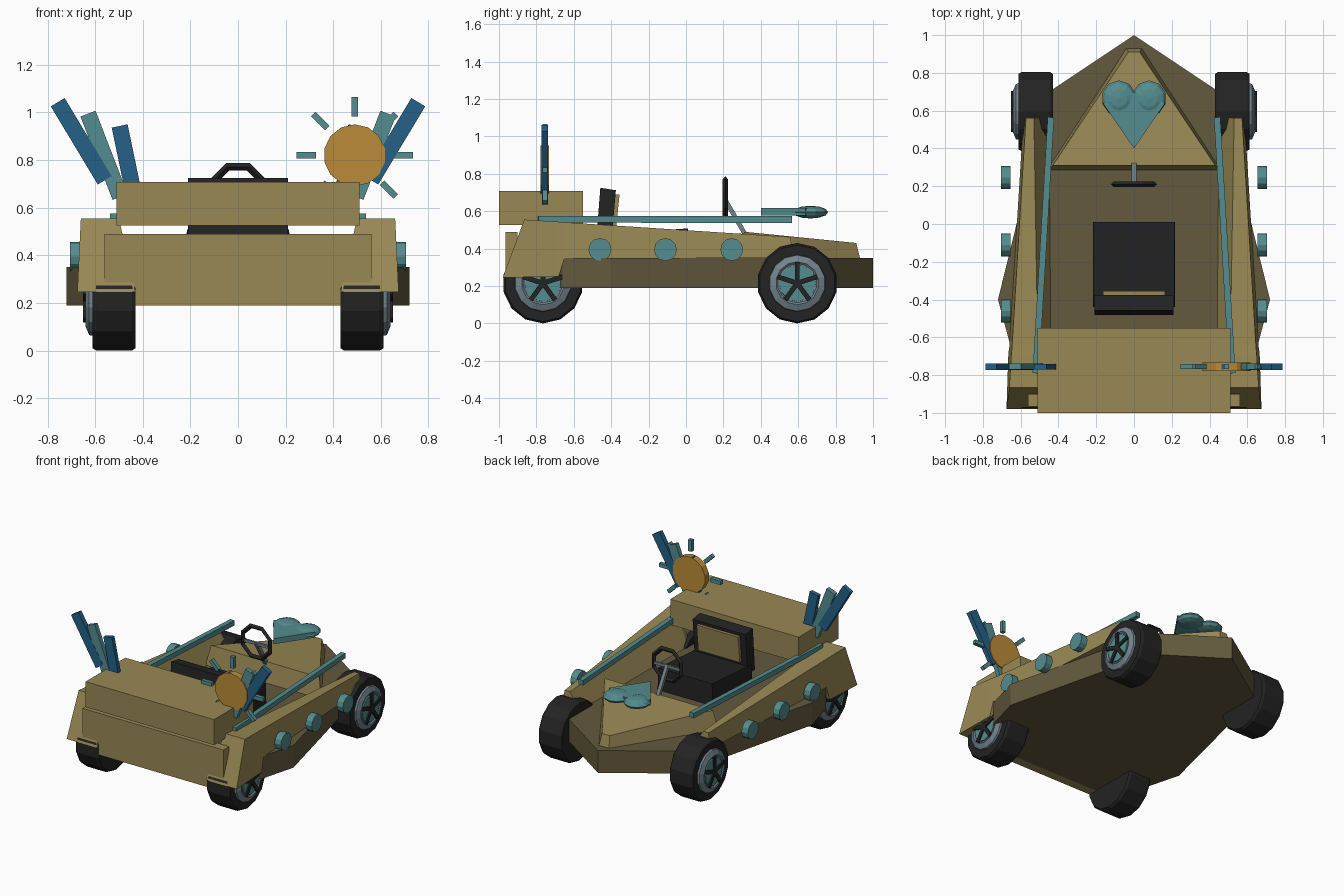
import bpy, bmesh, math
from mathutils import Vector, Matrix

if "Cube" in bpy.data.objects:
    bpy.data.objects.remove(bpy.data.objects["Cube"])


def material(name, col):
    m = bpy.data.materials.new(name)
    m.diffuse_color = (*col, 1)
    m.use_nodes = True
    m.node_tree.nodes["Principled BSDF"].inputs["Base Color"].default_value = m.diffuse_color
    return m


TAN = material("tan", (.32, .25, .09))
BROWN = material("dark brown", (.125, .10, .048))
TEAL = material("teal", (.09, .265, .275))
BLUE = material("blue", (.018, .12, .25))
GOLD = material("orange", (.50, .26, .04))
BLACK = material("black", (.017, .017, .018))
GREY = material("grey", (.17, .23, .27))


def finish(name, bm, mat):
    bmesh.ops.recalc_face_normals(bm, faces=bm.faces)
    me = bpy.data.meshes.new(name)
    bm.to_mesh(me)
    bm.free()
    me.materials.append(mat)
    ob = bpy.data.objects.new(name, me)
    bpy.context.collection.objects.link(ob)
    return ob


def loft(name, rings, mat):
    """Closed solid through rings of points."""
    bm = bmesh.new()
    vs = [[bm.verts.new(p) for p in r] for r in rings]
    for a, b in zip(vs, vs[1:]):
        for i in range(len(a)):
            j = (i + 1) % len(a)
            bm.faces.new((a[i], a[j], b[j], b[i]))
    bm.faces.new(vs[0])
    bm.faces.new(vs[-1])
    return finish(name, bm, mat)


def prism(name, outline, z0, z1, mat):
    return loft(name, [[(x, y, z) for x, y in outline] for z in (z0, z1)], mat)


def box(name, lo, hi, mat):
    return prism(name, [(lo[0], lo[1]), (hi[0], lo[1]), (hi[0], hi[1]), (lo[0], hi[1])], lo[2], hi[2], mat)


def bar(name, a, b, w, t, mat):
    """Rectangular bar from a to b; w across, t deep."""
    a, b = Vector(a), Vector(b)
    d = (b - a).normalized()
    ref = Vector((0, 1, 0)) if abs(d.y) < .9 else Vector((0, 0, 1))
    u = d.cross(ref).normalized() * w / 2
    v = d.cross(u).normalized() * t / 2
    return loft(name, [[p + u + v, p - u + v, p - u - v, p + u - v] for p in (a, b)], mat)


def turned(name, c, axis, profile, n, mat, phase=0):
    """Loft of n-sided rings; profile is (offset along axis, radius)."""
    rings = []
    for off, r in profile:
        ring = []
        for i in range(n):
            t = 2 * math.pi * (i + phase) / n
            p, q = r * math.cos(t), r * math.sin(t)
            ring.append((c[0] + off, c[1] + p, c[2] + q) if axis == 'x'
                        else (c[0] + p, c[1] + off, c[2] + q))
        rings.append(ring)
    return loft(name, rings, mat)


# Flat hull with pointed nose
half = [(.45, .70), (.72, -.40), (.65, -.66), (.42, -.92)]
prism("hull", [(0, 1)] + half + [(-x, y) for x, y in reversed(half)], .19, .35, BROWN)

# Wedge hood
loft("hood", [
    [(-.46, .285, .35), (.46, .285, .35), (.04, .93, .35), (-.04, .93, .35)],
    [(-.43, .31, .49), (.43, .31, .49), (.03, .91, .43), (-.03, .91, .43)]], TAN)

# Rear panel and overhanging rear deck
box("rear_panel", (-.56, -.965, .19), (.56, -.90, .49), TAN)
box("rear_deck", (-.51, -1.0, .525), (.51, -.55, .708), TAN)

# Fairing stations: bottom y, z, inner x, outer x, then the same for the top
stations = [
    (-.98, .245, .43, .675, -.865, .555, .50, .66),
    (-.68, .25, .435, .665, -.70, .545, .505, .65),
    (-.65, .35, .44, .66, -.64, .54, .51, .645),
    (.57, .35, .45, .585, .56, .462, .53, .572)]

for s, side in ((1, "right"), (-1, "left")):
    loft(side + "_fairing", [
        [(s * i, y, z), (s * o, y, z), (s * O, Y, Z), (s * I, Y, Z)]
        for y, z, i, o, Y, Z, I, O in stations], TAN)
    bar(side + "_rail", (s * .52, -.79, .557), (s * .44, .565, .555), .034, .036, TEAL)

    # Round side studs
    for k, y in enumerate((-.46, -.11, .245)):
        turned(f"{side}_stud_{k}", (s * .68, y, .395), 'x', [(-.025, .061), (.025, .061)], 12, TEAL)

    # Wheels: tyre, rim ring, hub disc and five spokes
    for end, y in (("front", .595), ("rear", -.765)):
        nm, c = f"{side}_{end}_", (0, y, .215)
        turned(nm + "tyre", c, 'x', [(s * .43, .205), (s * .445, .215), (s * .595, .215), (s * .612, .205)],
               14, BLACK, .5)
        turned(nm + "rim", c, 'x', [(s * .60, .155), (s * .625, .15), (s * .64, .115), (s * .632, .105)], 14, GREY, .5)
        turned(nm + "hub", c, 'x', [(s * .60, .10), (s * .640, .098)], 12, TEAL)
        for k in range(5):
            t = math.radians(90 + 72 * k)
            bar(f"{nm}spoke_{k}", (s * .642, y, .215),
                (s * .642, y + .11 * math.cos(t), .215 + .11 * math.sin(t)), .016, .026, BLACK)

    # Fan of feathers
    for k, (x0, z0, x1, z1, m) in enumerate((
            (.56, .715, .757, 1.043, BLUE), (.495, .645, .63, .995, TEAL), (.435, .645, .497, .943, BLUE))):
        bar(f"{side}_feather_{k}", (s * x0, -.755, z0), (s * x1, -.755, z1), .068, .034 - .002 * k, m)

# Sun emblem: disc with eight rays
turned("sun_disc", (.49, -.755, .82), 'y', [(-.023, .13), (.023, .13)], 14, GOLD, .5)
for k in range(8):
    t = math.pi * k / 4
    d = Vector((math.cos(t), 0, math.sin(t)))
    c = Vector((.49, -.755, .82))
    bar(f"sun_ray_{k}", c + d * .163, c + d * .245, .027, .027, TEAL)

# Seat: cushion, backrest and inset pad
loft("seat_cushion", [
    [(-.218, -.44, .35), (.218, -.44, .35), (.218, .01, .35), (-.218, .01, .35)],
    [(-.215, -.44, .475), (.215, -.44, .475), (.215, .01, .508), (-.215, .01, .508)]], BLACK)
loft("seat_back", [
    [(-.21, -.482, .42), (.21, -.482, .42), (.21, -.40, .42), (-.21, -.40, .42)],
    [(-.21, -.458, .725), (.21, -.458, .725), (.21, -.375, .712), (-.21, -.375, .712)]], BLACK)
loft("seat_pad", [
    [(-.165, -.41, .50), (.165, -.41, .50), (.165, -.375, .50), (-.165, -.375, .50)],
    [(-.165, -.39, .69), (.165, -.39, .69), (.165, -.355, .69), (-.165, -.355, .69)]], TAN)

# Steering wheel, crossbar and column
bm = bmesh.new()
rings = []
for i in range(8):
    t = math.pi * (i + .5) / 4
    rings.append([bm.verts.new(((.115 + .017 * a) * math.cos(t), .21 + .015 * b, .665 + (.115 + .017 * a) * math.sin(t)))
                  for a, b in ((1, 0), (0, 1), (-1, 0), (0, -1))])
for i in range(8):
    for j in range(4):
        a, b, k = rings[i], rings[(i + 1) % 8], (j + 1) % 4
        bm.faces.new((a[j], a[k], b[k], b[j]))
finish("steering_wheel", bm, BLACK)
bar("steering_crossbar", (-.11, .212, .655), (.11, .212, .655), .02, .014, GREY)
bar("steering_column", (0, .21, .66), (0, .32, .47), .024, .024, GREY)

# Heart ornament floating above the hood
prism("heart_point", [(0, .40), (.165, .64), (0, .70), (-.165, .64)], .578, .618, TEAL)
for s, side in ((1, "right"), (-1, "left")):
    bm = bmesh.new()
    bmesh.ops.create_uvsphere(bm, u_segments=10, v_segments=6, radius=1,
                              matrix=Matrix.Translation((s * .08, .665, .595)) @ Matrix.Diagonal((.092, .095, .034, 1)))
    finish(f"heart_{side}_lobe", bm, TEAL)
